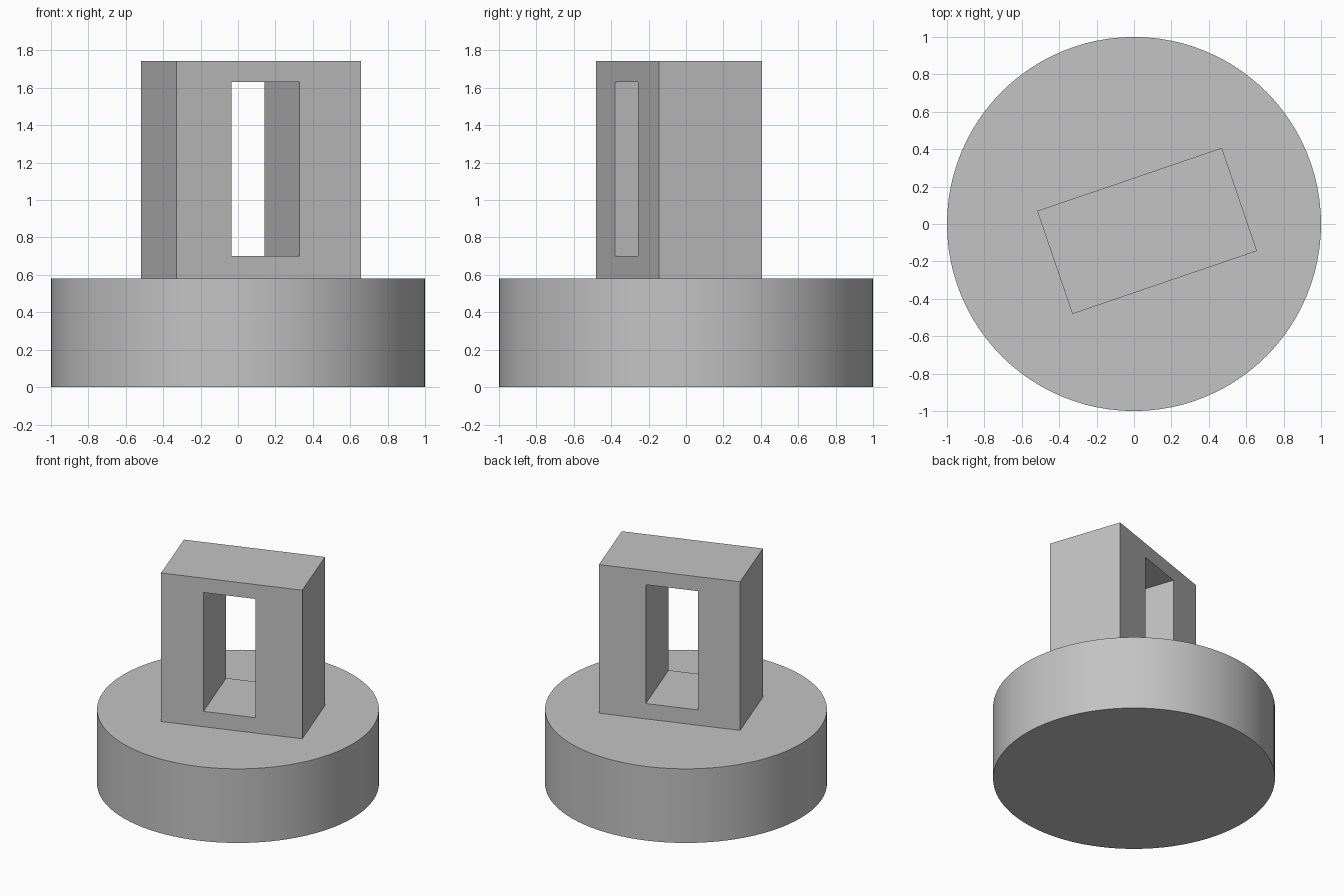
import bpy
import bmesh
from math import atan2
from mathutils import Matrix, Vector

cube = bpy.data.objects.get("Cube")
if cube:
    bpy.data.objects.remove(cube, do_unlink=True)

# Plain grey material
grey = bpy.data.materials.new("light grey")
grey.use_nodes = True
colour = (0.55, 0.55, 0.55, 1)
grey.diffuse_color = colour
grey.node_tree.nodes["Principled BSDF"].inputs["Base Color"].default_value = colour

BASE_TOP = 0.58

# Round base
bpy.ops.mesh.primitive_cylinder_add(vertices=96, radius=1, depth=BASE_TOP,
                                    location=(0, 0, BASE_TOP / 2))
base = bpy.context.object
base.name = "round_base"
base.data.materials.append(grey)
bpy.ops.object.shade_smooth_by_angle()


def rectangle(bm, left, right, bottom, top, y):
    """Four corner vertices of an upright rectangle."""
    corners = ((left, bottom), (right, bottom), (right, top), (left, top))
    return [bm.verts.new((x, y, z)) for x, z in corners]


# Upright block with a window through it: a flat frame extruded in depth
LENGTH, DEPTH = 1.043, 0.582
bm = bmesh.new()
outer = rectangle(bm, -LENGTH / 2, LENGTH / 2, BASE_TOP, 1.743, -DEPTH / 2)
inner = rectangle(bm, -0.209, 0.175, 0.70, 1.63, -DEPTH / 2)
for i in range(4):
    j = (i + 1) % 4
    bm.faces.new((outer[i], outer[j], inner[j], inner[i]))
back = bmesh.ops.extrude_face_region(bm, geom=bm.faces[:], use_keep_orig=True)
bmesh.ops.translate(bm, vec=Vector((0, DEPTH, 0)),
                    verts=[v for v in back["geom"] if isinstance(v, bmesh.types.BMVert)])
bmesh.ops.recalc_face_normals(bm, faces=bm.faces[:])

mesh = bpy.data.meshes.new("window_block")
bm.to_mesh(mesh)
bm.free()
mesh.materials.append(grey)
block = bpy.data.objects.new("window_block", mesh)
bpy.context.collection.objects.link(block)

# Turn the block on the base
block.matrix_world = (Matrix.Translation((0.07, -0.037, 0))
                      @ Matrix.Rotation(atan2(0.337, 0.987), 4, "Z"))
